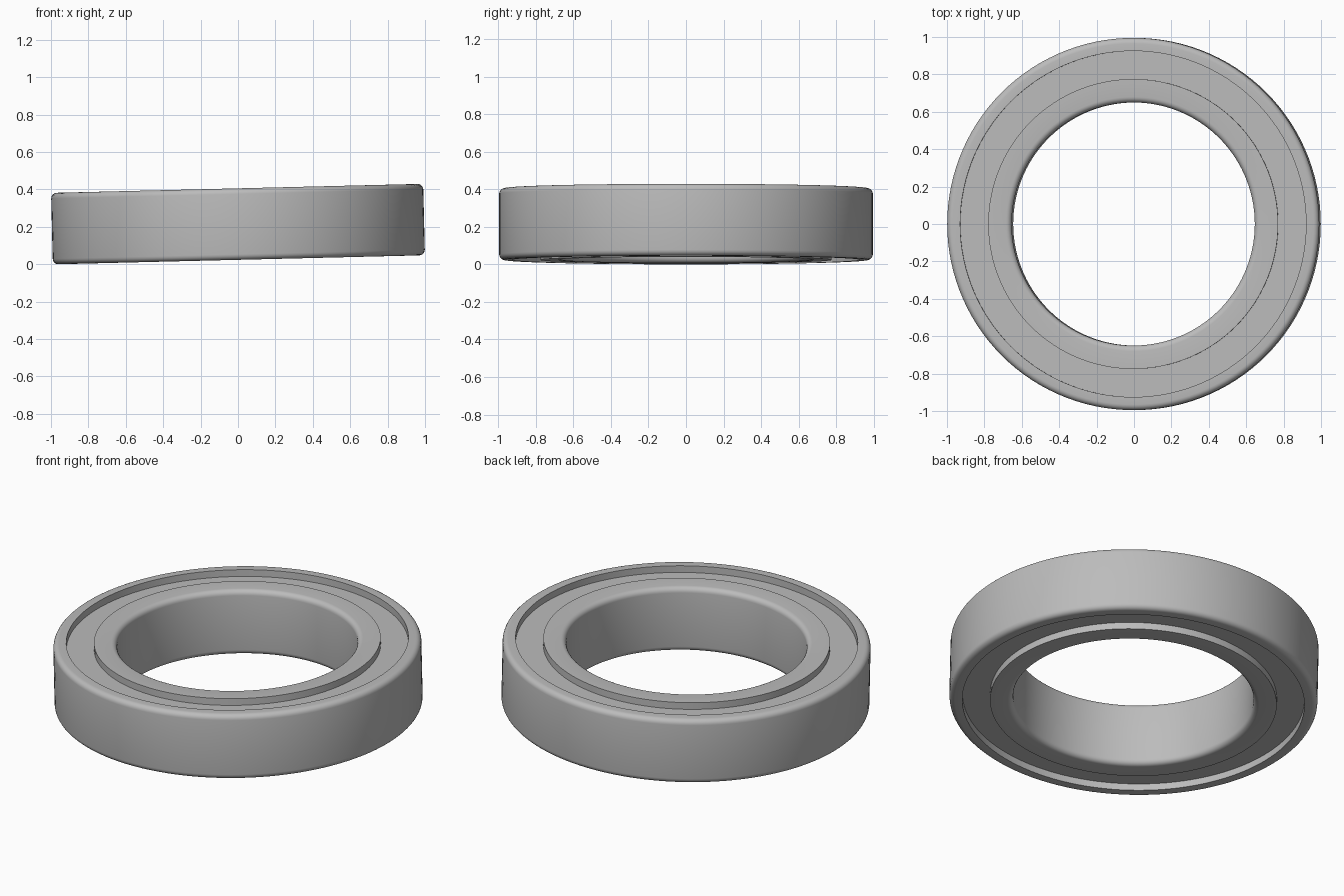
import bpy, bmesh, math
from mathutils import Matrix, Vector

cube = bpy.data.objects.get("Cube")
if cube:
    bpy.data.objects.remove(cube, do_unlink=True)

# Main dimensions
OUTER, OUTER_LIP, INNER_LIP, BORE = 0.995, 0.925, 0.775, 0.65
HALF = 0.191          # half of the ring width
RECESS = 0.04         # depth of the seal below the ring faces
FILLET = 0.03
TILT = math.radians(1.4)
CENTRE_Z = (HALF - FILLET) * math.cos(TILT) + (OUTER - FILLET) * math.sin(TILT) + FILLET

steel = bpy.data.materials.new("steel_grey")
steel.use_nodes = True
colour = (0.5, 0.5, 0.5, 1.0)
steel.diffuse_color = colour
steel.node_tree.nodes["Principled BSDF"].inputs["Base Color"].default_value = colour


def section(lip, wall, half, fillet):
    """Cross-section with square corners at lip and rounded corners at wall."""
    points = [(lip, -half)]
    if fillet:
        side = 1 if wall > lip else -1
        for end in (-1, 1):
            arc = []
            for i in range(6):
                a = math.radians(18 * i)
                arc.append((wall - side * fillet * (1 - math.sin(a)),
                            end * (half - fillet * (1 - math.cos(a)))))
            points += arc if end < 0 else arc[::-1]
    else:
        points += [(wall, -half), (wall, half)]
    return points + [(lip, half)]


def lathe(name, profile, steps=120):
    """Spin a closed cross-section around the tilted axis."""
    bm = bmesh.new()
    verts = [bm.verts.new((r, 0, z)) for r, z in profile]
    edges = [bm.edges.new((v, verts[i - 1])) for i, v in enumerate(verts)]
    bmesh.ops.spin(bm, geom=verts + edges, cent=(0, 0, 0), axis=(0, 0, 1),
                   angle=math.tau, steps=steps, use_duplicate=False)
    bmesh.ops.remove_doubles(bm, verts=bm.verts, dist=0.0005)
    bmesh.ops.recalc_face_normals(bm, faces=bm.faces)
    mesh = bpy.data.meshes.new(name)
    bm.to_mesh(mesh)
    bm.free()
    mesh.materials.append(steel)
    obj = bpy.data.objects.new(name, mesh)
    bpy.context.collection.objects.link(obj)
    obj.matrix_world = (Matrix.Translation(Vector((0, 0, CENTRE_Z)))
                        @ Matrix.Rotation(-TILT, 4, 'Y'))
    return obj


# Outer ring, inner ring and the recessed seal between them
parts = [
    lathe("outer_ring", section(OUTER_LIP, OUTER, HALF, FILLET)),
    lathe("inner_ring", section(INNER_LIP, BORE, HALF, FILLET)),
    lathe("seal_ring", section(INNER_LIP - 0.005, OUTER_LIP + 0.005, HALF - RECESS, 0)),
]

# Smooth the curved surfaces while keeping the lips sharp
bpy.ops.object.select_all(action='DESELECT')
for obj in parts:
    obj.select_set(True)
bpy.context.view_layer.objects.active = parts[0]
bpy.ops.object.shade_smooth_by_angle(angle=math.radians(30))
